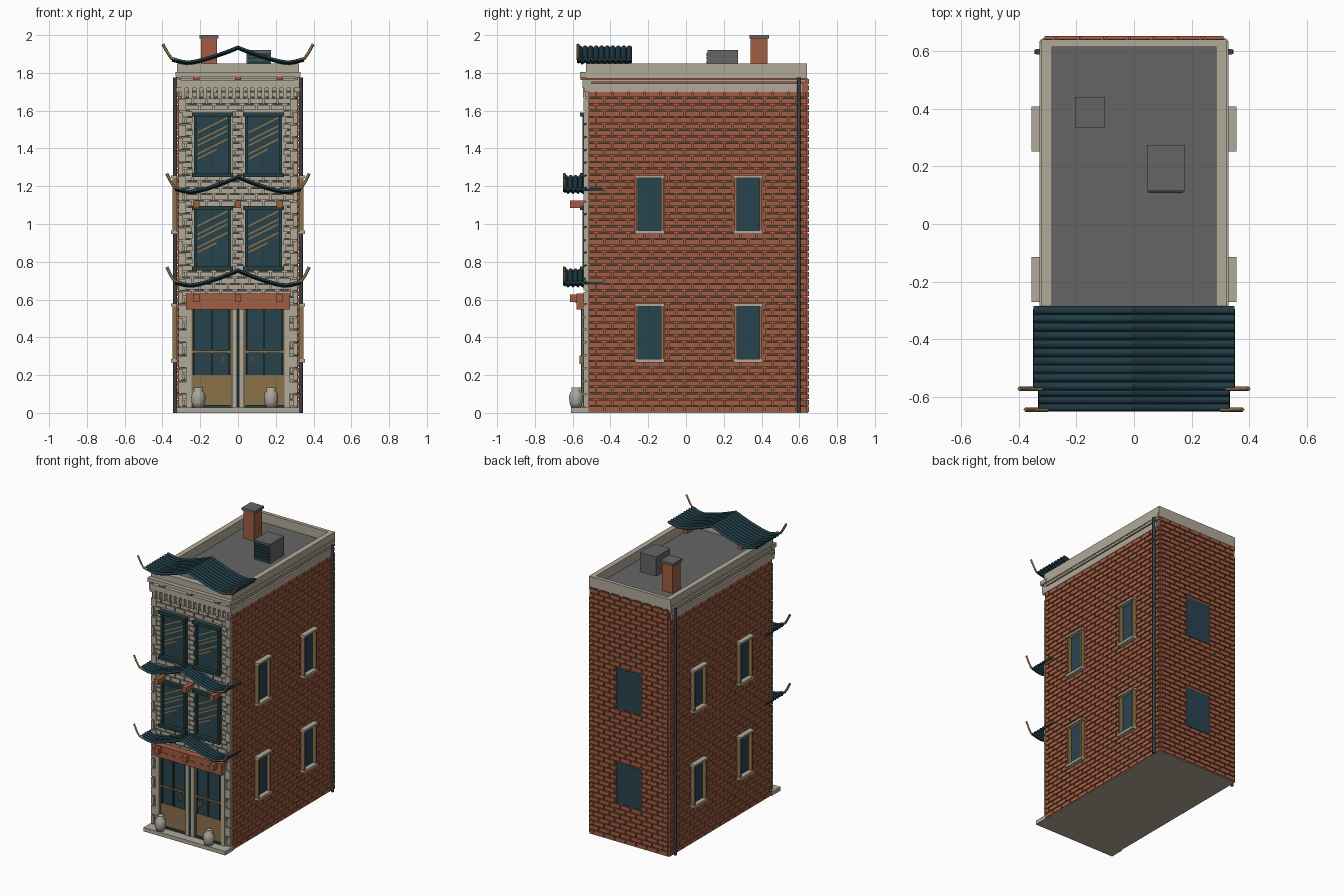
import bpy, bmesh, math
from mathutils import Vector

if "Cube" in bpy.data.objects:
    bpy.data.objects.remove(bpy.data.objects["Cube"])


def material(name, r, g, b):
    m = bpy.data.materials.new(name)
    m.diffuse_color = (r, g, b, 1)
    m.use_nodes = True
    m.node_tree.nodes["Principled BSDF"].inputs["Base Color"].default_value = m.diffuse_color
    return m


BRICK = material("red brick", .36, .11, .054)
MORTAR = material("dark mortar", .075, .052, .042)
STONE = material("pale stone", .44, .40, .32)
DECK = material("roof grey", .13, .13, .13)
TILE = material("blue tile", .014, .043, .058)
GLASS = material("blue glass", .022, .056, .075)
WOOD = material("tan wood", .26, .165, .068)
TRIM = material("green trim", .018, .05, .05)
PIPE = material("dark metal", .045, .05, .058)
CLAY = material("pale clay", .40, .38, .33)


def finish(bm, name, mat):
    bmesh.ops.recalc_face_normals(bm, faces=bm.faces)
    me = bpy.data.meshes.new(name)
    bm.to_mesh(me)
    bm.free()
    me.materials.append(mat)
    ob = bpy.data.objects.new(name, me)
    bpy.context.collection.objects.link(ob)
    return ob


def boxes(name, mat, *specs):
    """Each spec is x0, x1, y0, y1, z0, z1."""
    bm = bmesh.new()
    for s in specs:
        lo, hi = Vector(s[0::2]), Vector(s[1::2])
        vs = bmesh.ops.create_cube(bm, size=1)["verts"]
        for v in vs:
            v.co = (lo + hi) / 2 + v.co * (hi - lo)
    return finish(bm, name, mat)


def mirrored(*specs):
    return list(specs) + [(-b, -a, *r) for a, b, *r in specs]


def bricks(name, mat, place, u0, u1, v0, v1, holes, length=.085, pitch=.034, gap=.007):
    """Running bond with dark joint dashes; holes are u0, u1, v0, v1."""
    out, joints = [], []
    for row in range(round((v1 - v0) / pitch)):
        za = v0 + row * pitch
        zb = min(za + pitch - gap, v1)
        mid = (za + zb) / 2
        cuts = sorted((h[0], h[1]) for h in holes if h[2] < mid < h[3])

        def clip(a, b):
            pieces = [(max(a, u0), min(b, u1))]
            for c, d in cuts:
                pieces = [p for s, e in pieces for p in ((s, min(e, c)), (max(s, d), e))]
            return [p for p in pieces if p[1] - p[0] > .006]

        u = u0 - (row % 2) * length / 2
        while u < u1:
            out += [place(s, e, za, zb, 1) for s, e in clip(u, u + length - gap)]
            joints += [place(s, e, zb, zb + gap, .45) for s, e in clip(u + .008, u + length - .017)]
            u += length
    boxes(name, mat, *out)
    boxes(name + "_joints", MORTAR, *joints)


def rod(name, mat, pts, radius, res=1):
    cu = bpy.data.curves.new(name, "CURVE")
    cu.dimensions = "3D"
    cu.bevel_depth = radius
    cu.bevel_resolution = res
    cu.use_fill_caps = True
    sp = cu.splines.new("POLY")
    sp.points.add(len(pts) - 1)
    for p, c in zip(sp.points, pts):
        p.co = (*c, 1)
    cu.materials.append(mat)
    ob = bpy.data.objects.new(name, cu)
    bpy.context.collection.objects.link(ob)


# Building core, deck and parapet
boxes("wall_core", BRICK, (-.315, .315, -.515, .64, .006, 1.77))
boxes("front_wall", STONE, (-.313, .313, -.522, -.51, .006, 1.77))
boxes("base_slab", STONE, (-.318, .318, -.52, .645, 0, .008))
boxes("roof_deck", DECK, (-.30, .30, -.50, .62, 1.765, 1.782))
boxes("parapet", STONE, (-.285, .285, -.53, -.485, 1.77, 1.85), (-.285, .285, .614, .64, 1.77, 1.85),
      *mirrored((.285, .323, -.53, .64, 1.77, 1.85)))
boxes("cornice", STONE, (-.33, .33, -.56, -.50, 1.78, 1.805), (-.325, .325, -.548, -.50, 1.72, 1.76),
      *mirrored((.30, .328, -.56, .635, 1.775, 1.80), (.30, .326, -.545, .635, 1.753, 1.766),
                (.30, .328, -.54, .62, 1.70, 1.743)))
boxes("cornice_dentils", STONE, *[(-.30 + i * .0385, -.28 + i * .0385, -.545, -.51, 1.665, 1.725)
                                  for i in range(16)])

# Brick skins
WIN_Y = [(-.265, -.12), (.258, .402)]
WIN_Z = [(.28, .57), (.96, 1.25)]
side_holes = [(a - .006, b + .006, c - .01, d + .01) for a, b in WIN_Y for c, d in WIN_Z]
for s, label in ((1, "right"), (-1, "left")):
    def place(a, b, c, d, k):
        x = sorted((s * .31, s * (.31 + .015 * k)))
        return (*x, a, b, c, d)
    bricks(label + "_bricks", BRICK, place, -.515, .64, .006, 1.705, side_holes)
bricks("back_bricks", BRICK, lambda a, b, c, d, k: (a, b, .63, .635 + .017 * k, c, d), -.31, .31, .006, 1.77,
       [(-.1, .1, c, d) for c, d in WIN_Z])
front_holes = [(s * .135 - .105, s * .135 + .105, a, b) for s in (1, -1)
               for a, b in ((.75, 1.10), (1.25, 1.59))] + [(-.25, .25, 0, .62)]
bricks("front_bricks", STONE, lambda a, b, c, d, k: (a, b, -.516 - .016 * k, -.51, c, d),
       -.312, .312, .006, 1.70, front_holes, .075)
# Corner blocks
boxes("corner_blocks", STONE, *[b for i in range(24) for b in mirrored(
    (.275 if i % 2 else .292, .314, -.542, -.51, .035 + i * .068, .095 + i * .068))])

# Side and back windows
glass, sills, jambs = [], [], []
for c, d in WIN_Z:
    glass.append((-.1, .1, .62, .644, c, d))
    for a, b in WIN_Y:
        glass += mirrored((.31, .322, a, b, c, d))
        sills += mirrored((.31, .355, a - .006, b + .006, c - .012, c + .006),
                          (.31, .355, a - .006, b + .006, d - .006, d + .008))
        jambs += mirrored((.31, .348, a, a + .012, c, d), (.31, .348, b - .012, b, c, d))
boxes("side_and_back_glass", GLASS, *glass)
boxes("side_sills_and_lintels", STONE, *sills)
boxes("side_jambs", WOOD, *jambs)

# Front windows
glass, frames, lattice = [], [], []
for z in (.76, 1.255):
    for cx in (-.135, .135):
        glass.append((cx - .098, cx + .098, -.53, -.51, z, z + .33))
        frames += [(cx - .108, cx + .108, -.562, -.51, z - .006, z + .014),
                   (cx - .108, cx + .108, -.56, -.51, z + .313, z + .335),
                   (cx - .005, cx + .005, -.532, -.52, z, z + .33)]
        frames += [(cx + o - .008, cx + o + .008, -.548, -.52, z, z + .33) for o in (-.09, .09)]
        lattice += [(cx, z + h, a, b) for h, a, b in
                    ((.13, -.08, .02), (.155, -.08, .08), (.20, -.08, .08), (.225, -.08, .08),
                     (.268, -.08, .08))]
boxes("front_glass", GLASS, *glass)
boxes("front_window_frames", TRIM, *frames)
bm = bmesh.new()
for cx, z, a, b in lattice:
    vs = [bm.verts.new((cx + u, -.5335, z + .5 * u + w)) for u, w in
          ((a, -.0045), (b, -.0045), (b, .0045), (a, .0045))]
    bm.faces.new(vs)
finish(bm, "diagonal_glazing_strips", WOOD)

# Shop front: glass doors, wood panels and stone posts
boxes("step", STONE, (-.325, .325, -.61, -.51, 0, .028))
boxes("door_glass", GLASS, *mirrored((.035, .245, -.53, -.51, .2, .56)))
boxes("door_panels", WOOD, *mirrored(
    (.035, .245, -.536, -.51, .04, .2), (.04, .24, -.54, -.52, .318, .33),
    (.035, .043, -.54, -.51, .04, .55), (.237, .245, -.54, -.51, .04, .55),
    (.075, .084, -.565, -.53, .26, .305)))
boxes("door_stiles", TRIM, *mirrored((.135, .142, -.54, -.52, .2, .55), (.045, .052, -.54, -.52, .2, .55),
                                     (.228, .235, -.54, -.52, .2, .55), (.035, .245, -.545, -.51, .028, .042)),
      (-.005, .005, -.555, -.52, .03, .55))
boxes("door_posts", STONE, *mirrored((.008, .033, -.55, -.51, .028, .56), (.247, .275, -.545, -.51, .028, .56)))
boxes("shop_fascia", BRICK, (-.275, .275, -.58, -.51, .548, .632))
boxes("fascia_studs", WOOD, *mirrored((.03, .055, -.586, -.57, .582, .592), (.10, .125, -.586, -.57, .582, .592),
                                      (.16, .185, -.586, -.57, .582, .592)))


# Awnings: corrugated tiles falling from a ridge to upswept ends, with corner horns
def awning(name, half, y0, y1, valley, ribs, horn):
    def height(x):
        return valley + .08 * abs(1 - abs(x) / half / .76) ** 1.35
    bm = bmesh.new()
    nx, ny = 28, ribs * 6
    grid = []
    for j in range(ny + 1):
        t = j / ny
        bump = .011 * abs(math.sin(math.pi * ribs * t)) ** .6
        grid.append([bm.verts.new((x, y0 + (y1 - y0) * t, height(x) + bump - .006))
                     for x in (half * (2 * i / nx - 1) for i in range(nx + 1))])
    for r, q in zip(grid, grid[1:]):
        for i in range(nx):
            bm.faces.new((r[i], r[i + 1], q[i + 1], q[i]))
    ob = finish(bm, name, TILE)
    if ob.data.polygons[0].normal.z < 0:
        ob.data.flip_normals()
    mod = ob.modifiers.new("thickness", "SOLIDIFY")
    mod.thickness = .012
    for s in (1, -1):
        z = height(half)
        rod(name + "_horn", WOOD, [(s * (half - .03), y0 + .006, z - .008), (s * (half + .005), y0 + .006, z),
                                   (s * (half + .025), y0 + .006, z + .03),
                                   (s * (half + horn), y0 + .006, z + .075)], .008, 0)


awning("roof_awning", .348, -.578, -.285, 1.86, 10, .05)
awning("upper_awning", .33, -.65, -.52, 1.175, 5, .047)
awning("lower_awning", .33, -.65, -.52, .68, 5, .047)
boxes("awning_side_returns", TILE, *mirrored(*[(.318, .331, -.53, -.44, z, z + .014) for z in (.68, 1.175)]))
boxes("awning_beams", BRICK, *[(x - .017, x + .017, y0, y1, z0, z1)
                               for x in (-.22, 0, .22)
                               for y0, y1, z0, z1 in ((-.615, -.51, 1.085, 1.124), (-.615, -.51, .586, .626),
                                                      (-.558, -.50, 1.762, 1.783))],
      *mirrored((.2, .235, -.53, -.30, 1.825, 1.858)))

# Roof chimney and vent box
boxes("chimney", BRICK, (-.195, -.112, .342, .432, 1.77, 1.985))
boxes("chimney_cap", DECK, (-.205, -.103, .335, .44, 1.982, 2.0))
boxes("vent_box", DECK, (.045, .175, .115, .275, 1.77, 1.92))
boxes("vent_slats", TRIM, *[(.05, .17, .108, .12, 1.79 + i * .02, 1.806 + i * .02) for i in range(6)])

# Drain pipes with brackets
for s in (1, -1):
    rod("drain_pipe", PIPE, [(s * .333, .597, 0), (s * .333, .597, 1.775)], .011)
boxes("pipe_brackets", PIPE, *[b for z in (.1, .6, 1.1, 1.6) for b in mirrored(
    (.315, .345, .59, .605, z, z + .012))])

# Clay jars turned from a profile
for x in (-.21, .175):
    bm = bmesh.new()
    prof = [(0, .028), (.027, .028), (.036, .055), (.038, .085), (.033, .106),
            (.023, .116), (.026, .135), (.018, .135), (.016, .115), (0, .115)]
    vs = [bm.verts.new((r, 0, z)) for r, z in prof]
    es = [bm.edges.new(p) for p in zip(vs, vs[1:])]
    bmesh.ops.spin(bm, geom=vs + es, cent=(0, 0, 0), axis=(0, 0, 1), angle=math.tau, steps=14)
    bmesh.ops.remove_doubles(bm, verts=bm.verts, dist=.0005)
    jar = finish(bm, "clay_jar", CLAY)
    jar.location = (x, -.582, 0)
    for p in jar.data.polygons:
        p.use_smooth = True
